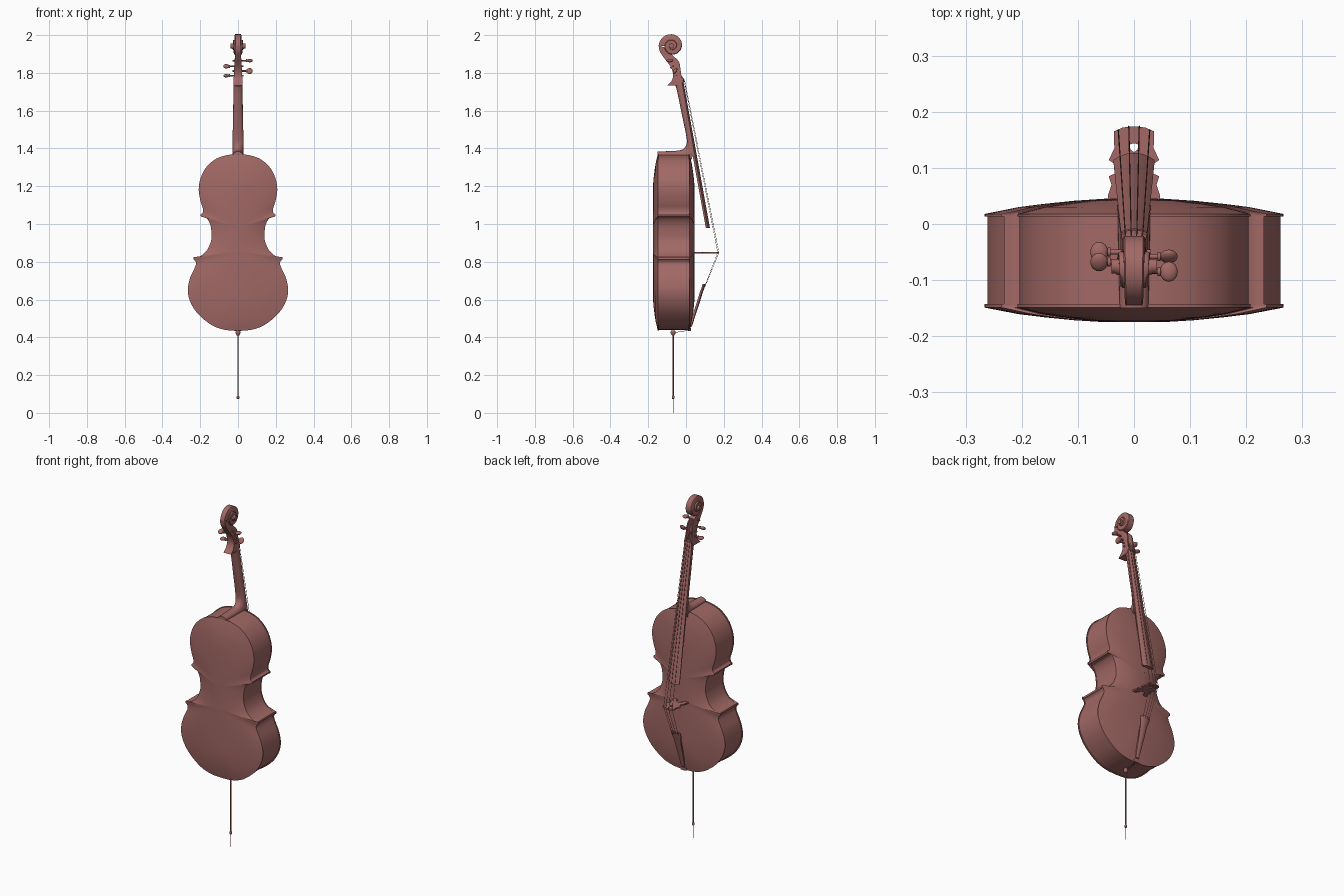
import bpy, bmesh, math
from mathutils import Vector

if "Cube" in bpy.data.objects:
    bpy.data.objects.remove(bpy.data.objects["Cube"])

wood = bpy.data.materials.new("wood")
wood.diffuse_color = (0.36, 0.14, 0.13, 1)
wood.use_nodes = True
wood.node_tree.nodes["Principled BSDF"].inputs["Base Color"].default_value = wood.diffuse_color


def loft(name, rings, caps=(True, True)):
    """Skin a list of closed rings of equal length."""
    bm = bmesh.new()
    rows = [[bm.verts.new(p) for p in ring] for ring in rings]
    n = len(rows[0])
    for a, b in zip(rows, rows[1:]):
        for i in range(n):
            bm.faces.new((a[i], a[(i + 1) % n], b[(i + 1) % n], b[i]))
    if caps[0]:
        bm.faces.new(rows[0][::-1])
    if caps[1]:
        bm.faces.new(rows[-1])
    bmesh.ops.recalc_face_normals(bm, faces=bm.faces)
    me = bpy.data.meshes.new(name)
    bm.to_mesh(me)
    bm.free()
    ob = bpy.data.objects.new(name, me)
    bpy.context.collection.objects.link(ob)
    return ob


def spline(pts, n=4):
    """Catmull-Rom curve through the points."""
    pts = [Vector(p) for p in pts]
    ext = [2 * pts[0] - pts[1]] + pts + [2 * pts[-1] - pts[-2]]
    out = []
    for a, b, c, d in zip(ext, ext[1:], ext[2:], ext[3:]):
        for k in range(n):
            t = k / n
            out.append(0.5 * (2 * b + (c - a) * t + (2 * a - 5 * b + 4 * c - d) * t * t
                              + (3 * b - a - 3 * c + d) * t ** 3))
    return out + [pts[-1]]


def tube(name, path, r, sides=6):
    """Round tube along a path that never runs parallel to x."""
    path = [Vector(p) for p in path]
    rings = []
    for i, p in enumerate(path):
        tan = (path[min(i + 1, len(path) - 1)] - path[max(i - 1, 0)]).normalized()
        nrm = tan.cross(Vector((1, 0, 0))).normalized()
        sid = nrm.cross(tan)
        rings.append([p + r * (math.cos(a) * sid + math.sin(a) * nrm)
                      for a in (2 * math.pi * k / sides for k in range(sides))])
    return loft(name, rings)


def lathe(name, stations, cy, sides=16):
    """Turned part about the vertical axis, stations are (z, radius)."""
    return loft(name, [[(r * math.cos(2 * math.pi * k / sides), cy + r * math.sin(2 * math.pi * k / sides), z)
                        for k in range(sides)] for z, r in stations])


def board(name, stations, sag, thick):
    """Tapered board with a cambered face, stations are (y, z, half width)."""
    us = [i / 5 - 1 for i in range(11)]
    return loft(name, [[(w * u, y - sag * u * u * w / 0.037, z) for u in us]
                       + [(w * 0.9, y - thick, z), (-w * 0.9, y - thick, z)] for y, z, w in stations])


# Body outline: lower bout, waist, upper bout, then mirrored
lower = spline([(0, .435), (.07, .44), (.14, .465), (.21, .522), (.25, .582), (.266, .645),
                (.255, .71), (.232, .762), (.222, .79), (.229, .808), (.236, .812)])
waist = spline([(.236, .824), (.205, .827), (.165, .86), (.143, .91), (.14, .95),
                (.148, 1.0), (.17, 1.035), (.197, 1.04)])
upper = spline([(.199, 1.05), (.187, 1.06), (.186, 1.083), (.198, 1.12), (.208, 1.18), (.199, 1.24),
                (.17, 1.298), (.12, 1.343), (.06, 1.364), (0, 1.37)])
half = lower + waist + upper
outline = half + [Vector((-p.x, p.y)) for p in half[-2:0:-1]]


def outline_ring(y, k=0.0):
    """Outline moved a fraction k towards the central ridge."""
    return [(p.x * (1 - .8 * k), y, .9 + (p.y - .9) * (1 - .36 * k)) for p in outline]


loft("ribs", [outline_ring(-.145, .022), outline_ring(.015, .022)], (False, False))
arch = [(0, 0), (.07, .003), (.28, .012), (.5, .018), (.75, .0235), (1, .027)]
loft("top_plate", [outline_ring(.013, .03), outline_ring(.013)]
     + [outline_ring(.018 + h, k) for k, h in arch], (False, True))
loft("back_plate", [outline_ring(-.143, .03), outline_ring(-.143)]
     + [outline_ring(-.149 - h * .96, k) for k, h in arch], (False, True))

# Neck with heel: stations are back point, front point, half width
neck_st = [(-.15, 1.384, -.15, 1.36, .026), (-.06, 1.387, -.06, 1.36, .028), (-.02, 1.394, -.005, 1.355, .029),
           (-.002, 1.412, .032, 1.345, .03), (.004, 1.45, .024, 1.44, .029), (-.022, 1.58, 0, 1.575, .026),
           (-.05, 1.715, -.024, 1.71, .023), (-.058, 1.73, -.032, 1.75, .023)]
rings = []
for by, bz, fy, fz, w in spline(neck_st, 4):
    ring = []
    for k in range(13):
        t = math.pi * k / 12
        s = max(math.sin(t), 0) ** .7
        ring.append((w * math.cos(t), fy + (by - fy) * s, fz + (bz - fz) * s))
    rings.append(ring)
loft("neck", rings)

# Fingerboard and nut
board("fingerboard", [(-.013, 1.75, .023), (.127, .978, .037)], .013, .022)
board("nut", [(-.011, 1.762, .023), (-.008, 1.75, .023)], .008, .03)

# Pegbox: open channel with two cheeks and a floor
pegbox = spline([(-.1, 1.733, -.03, 1.735), (-.077, 1.757, -.018, 1.76), (-.068, 1.79, -.025, 1.79),
                 (-.08, 1.83, -.03, 1.825), (-.113, 1.875, -.038, 1.86), (-.138, 1.912, -.075, 1.897),
                 (-.145, 1.945, -.1, 1.93)])


def half_width(z):
    return .024 - .008 * min(max((z - 1.75) / .15, 0), 1)


def pegbox_part(name, x0, x1, depth, stations):
    rings = []
    for by, bz, fy, fz in stations:
        f = Vector((by + (fy - by) * depth, bz + (fz - bz) * depth))
        rings.append([(x * half_width(bz), y, z) for x, y, z in
                      ((x0, by, bz), (x1, by, bz), (x1, f.x, f.y), (x0, f.x, f.y))])
    loft(name, rings)


pegbox_part("pegbox_cheek_left", -1, -.65, 1, pegbox)
pegbox_part("pegbox_cheek_right", .65, 1, 1, pegbox)
pegbox_part("pegbox_floor", -.66, .66, .4, pegbox)
pegbox_part("pegbox_throat", -.66, .66, 1, pegbox[-7:])
pegbox_part("pegbox_foot", -.66, .66, 1, pegbox[:5])

# Scroll: snail that shrinks and widens as it winds in
CY, CZ = -.075, 1.943
rings = []
for i in range(73):
    t = i / 72
    a = math.pi - t * 4.5 * math.pi
    r = .013 + .057 * (1 - t) ** 1.35
    w = .016 + .018 * t
    c, s = math.cos(a), math.sin(a)
    rings.append([(x, CY + c * q, CZ + s * q) for x, q in
                  ((-w, .001), (-w, r * .92), (-w * .85, r), (w * .85, r), (w, r * .92), (w, .001))])
loft("scroll", rings)
bpy.ops.mesh.primitive_cylinder_add(vertices=20, radius=.013, depth=.08, location=(0, CY, CZ),
                                    rotation=(0, math.pi / 2, 0))
bpy.context.object.name = "scroll_eye"

# Tuning pegs: shaft, collar and flattened thumb piece
pegs = [(1, -.085, 1.865), (-1, -.068, 1.835), (1, -.058, 1.81), (-1, -.05, 1.785)]
for i, (side, y, z) in enumerate(pegs):
    for part, r, x0, x1 in (("shaft", .0045, -.03, .05), ("collar", .008, .042, .047)):
        bpy.ops.mesh.primitive_cylinder_add(vertices=12, radius=r, depth=x1 - x0,
                                            location=(side * (x0 + x1) / 2, y, z), rotation=(0, math.pi / 2, 0))
        bpy.context.object.name = f"peg_{part}_{i + 1}"
    bpy.ops.mesh.primitive_uv_sphere_add(segments=16, ring_count=10, radius=1, location=(side * .062, y, z),
                                         rotation=(.5 * (i % 3), 0, 0))
    bpy.context.object.scale = (.016, .018, .009)
    bpy.context.object.name = f"peg_head_{i + 1}"

# Bridge: each leg is a closed outline from crown to foot, joined around a small central hole
side_pts = [(0, .174), (.02, .172), (.036, .165), (.035, .135), (.045, .114), (.036, .108), (.03, .1),
            (.034, .09), (.045, .085), (.04, .07), (.046, .052), (.047, .038), (.026, .04), (.022, .055), (.012, .07),
            (0, .074), (0, .128), (.007, .133), (.007, .142), (0, .144)]
for name, m in (("bridge_right", 1), ("bridge_left", -1)):
    loft(name, [[(m * x, y, z) for x, y in side_pts] for z in (.8445, .8525)])

# Tailpiece, saddle and tail loop
board("tailpiece", [(.104, .683, .03), (.099, .665, .031), (.088, .635, .022), (.07, .575, .018),
                    (.048, .51, .014), (.032, .458, .011)], .01, .016)
board("saddle", [(.026, .45, .018), (.026, .434, .018)], .003, .016)
for x in (-.005, .005):
    tube("tail_loop", [(x, .025, .46), (x, .02, .44), (x * .5, -.02, .431), (x * .3, -.068, .425)], .0015)

# Strings: peg, nut, bridge, tailpiece
for i, (side, py, pz) in enumerate(pegs):
    u = (-1, -.33, .33, 1)[i]
    tube(f"string_{i + 1}", [(u * .009, py + .005, pz), (u * .016, -.007 - .004 * u * u, 1.762),
                             (u * .028, .175 - .007 * u * u, .849), (u * .02, .102 - .003 * u * u, .67)], .0011)

# Endpin with collar, rod and rubber foot
lathe("endpin_collar", [(.437, .009), (.43, .013), (.422, .013), (.417, .01), (.411, .007)], -.068)
lathe("endpin_rod", [(.42, .0035), (.08, .0035)], -.068, 10)
lathe("endpin_foot", [(.09, .005), (.087, .007), (.077, .007), (.074, .004)], -.068)
lathe("endpin_spike", [(.078, .001), (0, .0006)], -.068, 6)

# Shared finish and smoothing
bpy.ops.object.select_all(action='DESELECT')
for ob in bpy.context.scene.objects:
    ob.data.materials.append(wood)
    ob.select_set(True)
    bpy.context.view_layer.objects.active = ob
bpy.ops.object.shade_smooth_by_angle(angle=math.radians(35))
